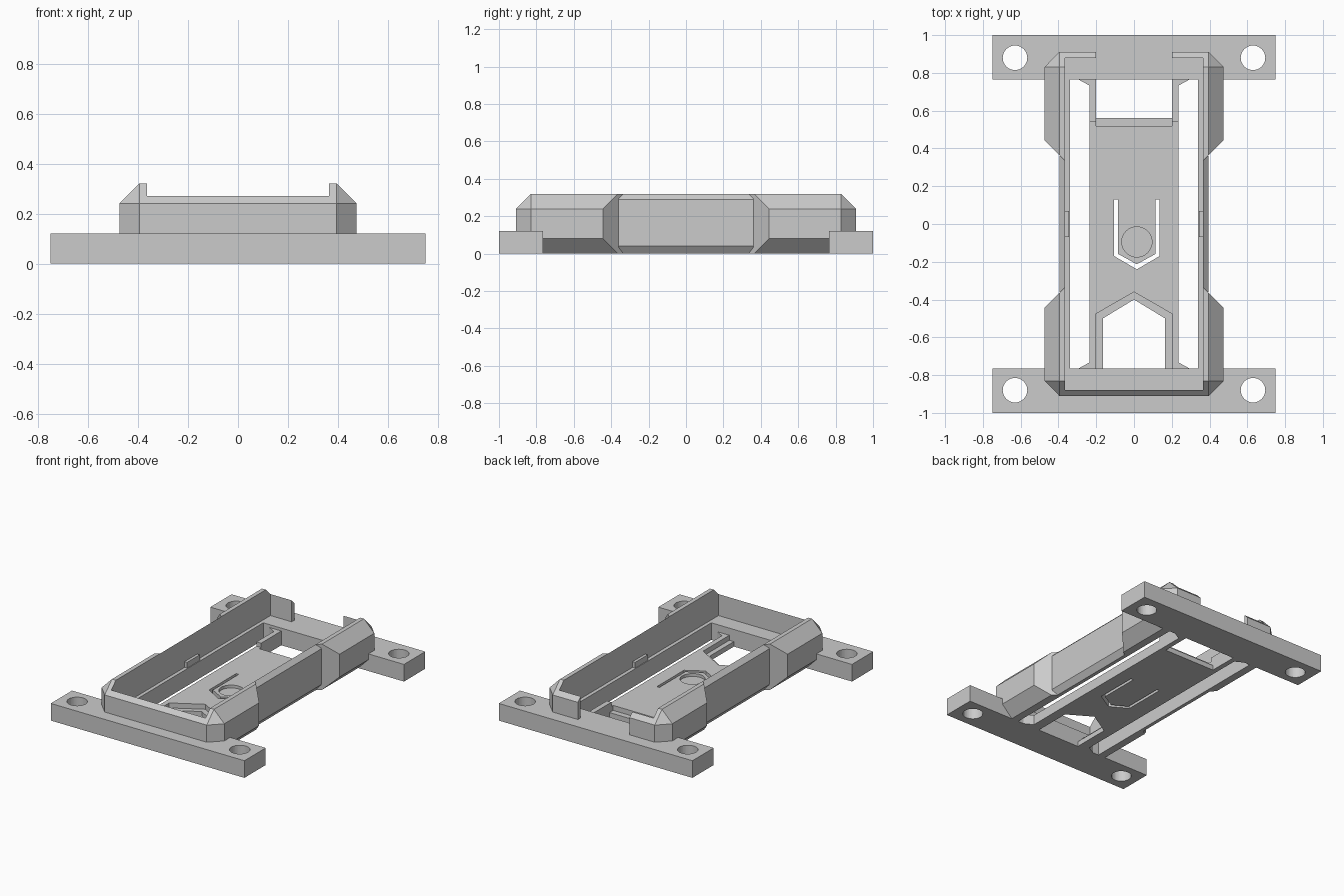
import bpy, bmesh, math

if "Cube" in bpy.data.objects:
    bpy.data.objects.remove(bpy.data.objects["Cube"])

grey = bpy.data.materials.new("plain_grey")
grey.use_nodes = True
colour = (0.6, 0.6, 0.6, 1)
grey.diffuse_color = colour
grey.node_tree.nodes["Principled BSDF"].inputs["Base Color"].default_value = colour


def finish(name, bm):
    bmesh.ops.recalc_face_normals(bm, faces=bm.faces)
    mesh = bpy.data.meshes.new(name)
    bm.to_mesh(mesh)
    bm.free()
    mesh.materials.append(grey)
    obj = bpy.data.objects.new(name, mesh)
    bpy.context.collection.objects.link(obj)
    return obj


def prism(name, outline, low, high, axis="z"):
    """Extrude an outline along z (outline in x, y) or along y (outline in x, z)."""
    bm = bmesh.new()
    place = (lambda a, b: (a, b, low)) if axis == "z" else (lambda a, b: (a, low, b))
    face = bm.faces.new([bm.verts.new(place(a, b)) for a, b in outline])
    new = bmesh.ops.extrude_face_region(bm, geom=[face])["geom"]
    depth = high - low
    move = (0, 0, depth) if axis == "z" else (0, depth, 0)
    bmesh.ops.translate(bm, vec=move, verts=[v for v in new if isinstance(v, bmesh.types.BMVert)])
    return finish(name, bm)


def box(name, x0, x1, y0, y1, z0, z1):
    return prism(name, [(x0, y0), (x1, y0), (x1, y1), (x0, y1)], z0, z1)


def disc(name, x, y, r, z0, z1):
    ring = [(x + r * math.cos(i * math.tau / 40), y + r * math.sin(i * math.tau / 40)) for i in range(40)]
    return prism(name, ring, z0, z1)


def cut(obj, cutters):
    """Subtract the cutters, bake the result and remove them."""
    for c in cutters:
        c.hide_render = True
        mod = obj.modifiers.new("cut", "BOOLEAN")
        mod.operation, mod.solver, mod.object = "DIFFERENCE", "EXACT", c
    bpy.context.view_layer.update()
    baked = bpy.data.meshes.new_from_object(obj.evaluated_get(bpy.context.evaluated_depsgraph_get()))
    obj.modifiers.clear()
    obj.data = baked
    for c in cutters:
        bpy.data.objects.remove(c)


def end_block(name, s):
    """Bevelled end of the tray, before hollowing."""
    corner = [(.365, .335, 0), (.365, .335, .32), (.395, .365, 0), (.395, .365, .32),
              (.475, .445, .08), (.475, .445, .24), (.475, .83, .08), (.475, .83, .24),
              (.395, .91, .01), (.395, .91, .24), (.395, .83, .32), (.395, .83, 0)]
    bm = bmesh.new()
    for x, y, z in corner:
        for side in (-1, 1):
            bm.verts.new((side * x, s * y, z))
    bmesh.ops.convex_hull(bm, input=bm.verts)
    bmesh.ops.dissolve_limit(bm, angle_limit=0.01, verts=bm.verts, edges=bm.edges)
    return finish(name, bm)


# Mounting bars with screw holes, and the tray ends
for s, end in ((-1, "front"), (1, "back")):
    y0, y1 = sorted((s * .765, s))
    bar = box(end + "_mounting_bar", -.75, .75, y0, y1, 0, .12)
    cut(bar, [disc("hole", x, s * .88, .065, -1, 1) for x in (-.63, .63)])
    block = end_block(end + "_tray_end", s)
    hollows = [box("pocket", -.365, .365, -.88, .88, .12, 1),
               box("opening", -.34, .34, -.765, .765, -1, 1)]
    if s > 0:
        hollows.append(box("gap", -.2, .2, .8, 1.2, .12, 1))
    cut(block, hollows)

# Side walls with inner ledge and small catch
wall = [(.34, 0), (.365, 0), (.395, .04), (.395, .29), (.365, .32), (.365, .12), (.34, .12)]
for s, side in ((-1, "right"), (1, "left")):
    prism(side + "_side_wall", [(s * x, z) for x, z in wall], -.36, .36, "y")
    x0, x1 = sorted((s * .345, s * .366))
    box(side + "_catch", x0, x1, -.07, .07, .12, .16)


def mirrored(points):
    return points + [(-x, y) for x, y in reversed(points) if x]


# Central plate with arrow opening, spring latch slot and thumb dish
plate = box("centre_plate", -.235, .235, -.77, .56, 0, .07)
mid = .015
slot_half = [(.12, .13), (.12, -.17), (0, -.24)]
inner_half = [(0, -.213), (.1, -.158), (.1, .13)]
right_slot = [(mid + x, y) for x, y in slot_half + inner_half]
left_slot = [(mid - x, y) for x, y in slot_half + inner_half]
cut(plate, [
    prism("arrow", mirrored([(.165, -.9), (.165, -.5), (0, -.4)]), -1, 1),
    prism("arrow_step", mirrored([(.2, -.9), (.2, -.475), (0, -.36)]), .035, 1),
    box("back_step", -.2, .2, .52, .7, .035, 1),
    prism("right_slot", right_slot, -1, 1),
    prism("left_slot", left_slot, -1, 1),
    disc("dish", mid, -.095, .08, .05, 1),
])

# Rails tying the plate to the bars, with flared roots
for s, side in ((-1, "right"), (1, "left")):
    x0, x1 = sorted((s * .2, s * .235))
    box(side + "_back_rail", x0, x1, .54, .77, 0, .1)
    for e, end in ((-1, "front"), (1, "back")):
        root = [(s * .23, e * .73), (s * .3, e * .768), (s * .23, e * .768)]
        prism(f"{side}_{end}_rail_root", root, 0, .07 if e < 0 else .1)
